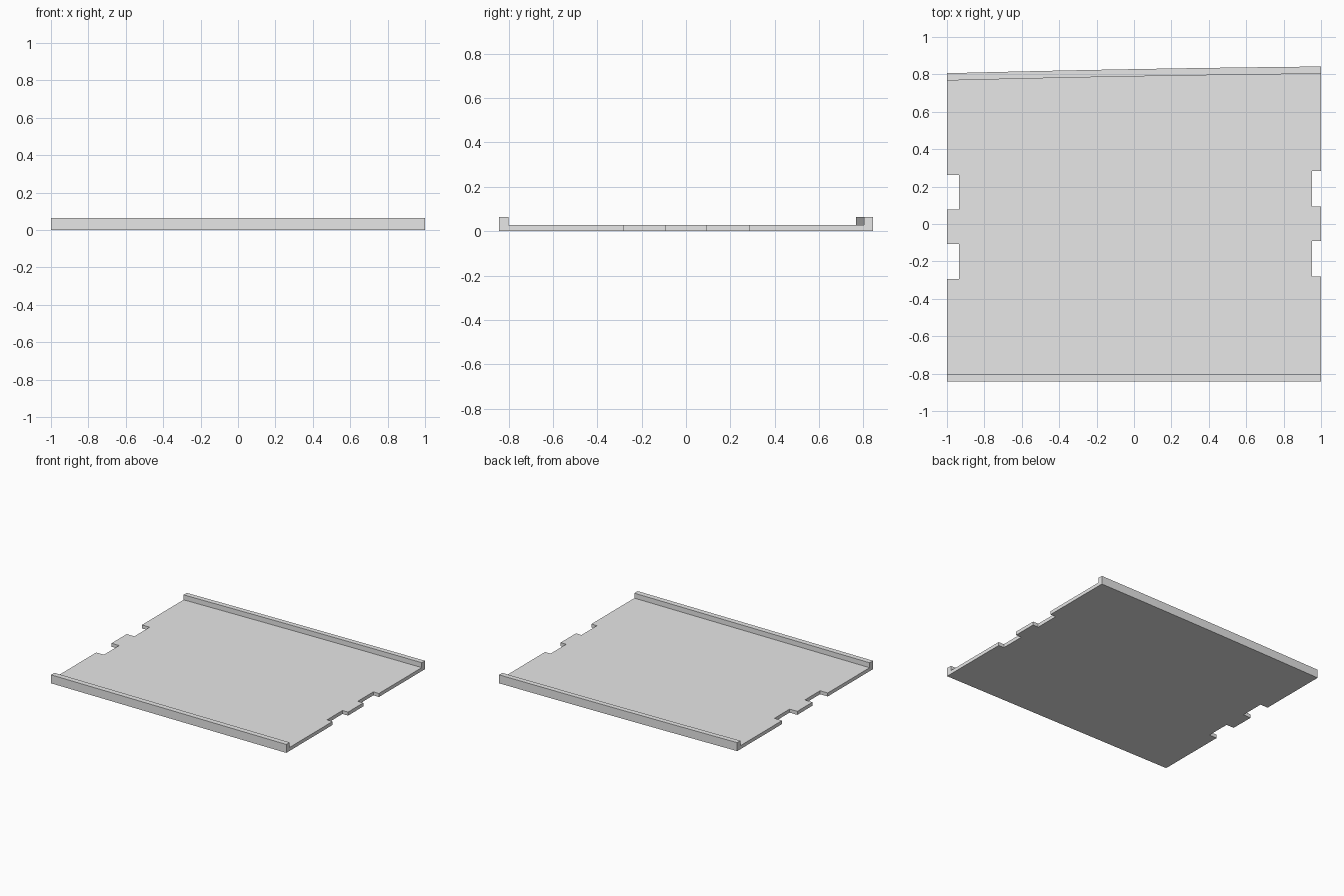
import bpy
import bmesh

cube = bpy.data.objects.get("Cube")
if cube:
    bpy.data.objects.remove(cube, do_unlink=True)

FLOOR, TOP = 0.027, 0.065
FRONT, RIM = -0.842, 0.041
STEPS = 8

grey = bpy.data.materials.new("light grey")
grey.use_nodes = True
colour = (0.8, 0.8, 0.8, 1)
grey.diffuse_color = colour
grey.node_tree.nodes["Principled BSDF"].inputs["Base Color"].default_value = colour


def back_edge(x):
    """Gently bowed, slanting rear edge."""
    return 0.828 + 0.018 * x - 0.004 * x * x


def prism(name, outline, low, high):
    """Extrude a counter-clockwise outline between two heights."""
    bm = bmesh.new()
    face = bm.faces.new([bm.verts.new((x, y, low)) for x, y in outline])
    grown = bmesh.ops.extrude_face_region(bm, geom=[face], use_keep_orig=True)
    for item in grown["geom"]:
        if isinstance(item, bmesh.types.BMVert):
            item.co.z = high
    bmesh.ops.recalc_face_normals(bm, faces=bm.faces[:])
    mesh = bpy.data.meshes.new(name)
    bm.to_mesh(mesh)
    bm.free()
    mesh.materials.append(grey)
    obj = bpy.data.objects.new(name, mesh)
    bpy.context.collection.objects.link(obj)
    return obj


def notched_side(x, inner, notches):
    """Points up one side, stepping in at each notch."""
    points = []
    for a, b in notches:
        points += [(x, a), (inner, a), (inner, b), (x, b)]
    return points


# Rear curve, running from right (+x) to left
xs = [1 - 2 * i / STEPS for i in range(STEPS + 1)]
rear = [(x, back_edge(x)) for x in xs]

# Floor panel with two notches in each side
right = notched_side(1, 0.953, [(-0.28, -0.092), (0.094, 0.283)])
left = notched_side(-1, -0.935, [(-0.293, -0.107), (0.077, 0.262)])
prism("floor_panel", [(-1, FRONT), (1, FRONT)] + right + rear + left[::-1], 0, FLOOR)

# Raised lips along the front and rear edges
prism("front_lip", [(-1, FRONT), (1, FRONT), (1, FRONT + RIM), (-1, FRONT + RIM)], FLOOR, TOP)
inner = [(x, y - RIM + 0.002) for x, y in rear]
prism("rear_lip", rear + inner[::-1], FLOOR, TOP)
